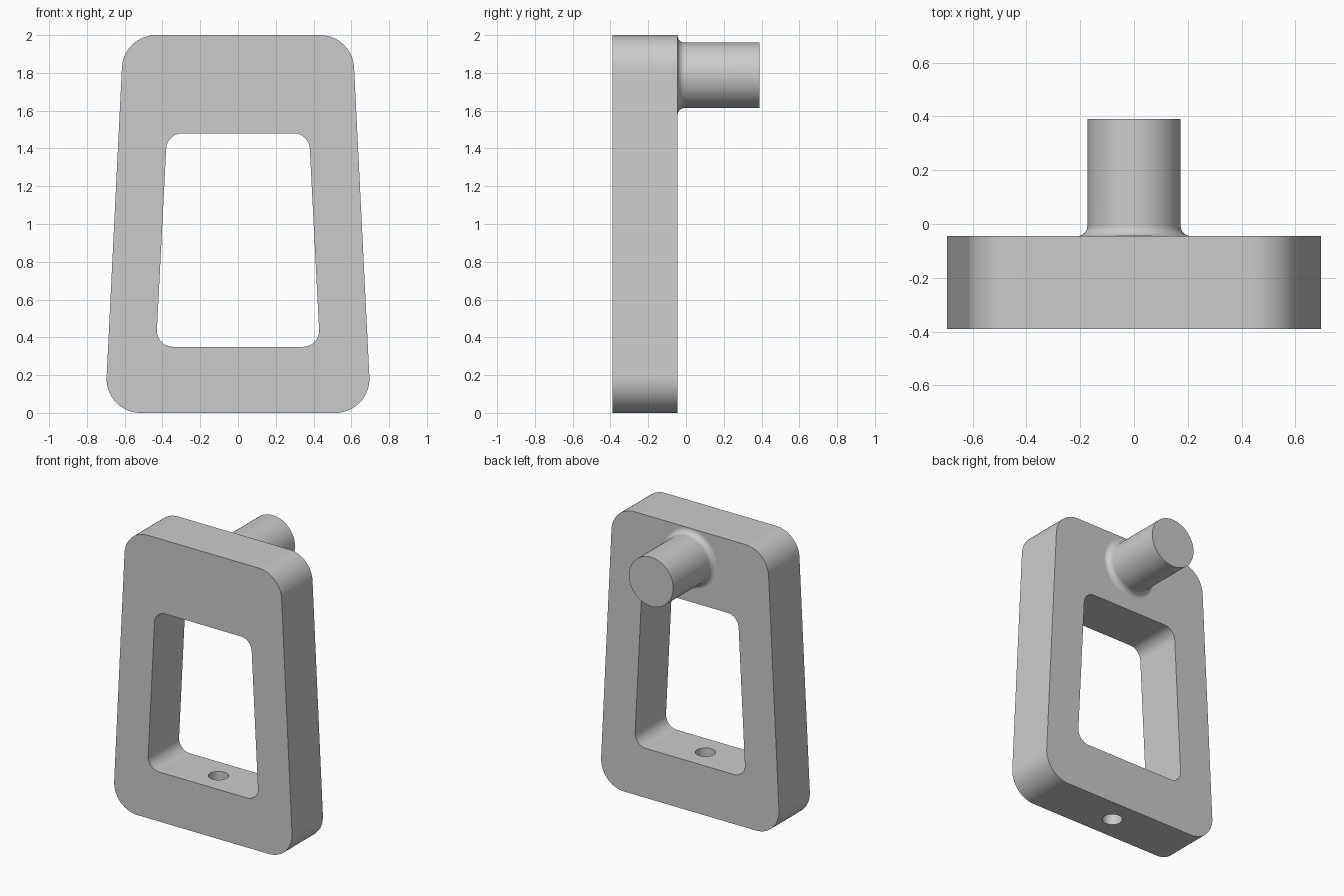
import bpy, bmesh, math
from mathutils import Vector, Matrix

if "Cube" in bpy.data.objects:
    bpy.data.objects.remove(bpy.data.objects["Cube"], do_unlink=True)

FRONT, BACK, END = -0.39, -0.045, 0.39
MID = (FRONT + BACK) / 2
STUD_Z, STUD_R, FILLET = 1.787, 0.173, 0.039

grey = bpy.data.materials.new("plain grey")
grey.use_nodes = True
grey.diffuse_color = (0.6, 0.6, 0.6, 1)
grey.node_tree.nodes["Principled BSDF"].inputs["Base Color"].default_value = (0.6, 0.6, 0.6, 1)


def make_object(name, bm):
    bmesh.ops.recalc_face_normals(bm, faces=bm.faces)
    mesh = bpy.data.meshes.new(name)
    bm.to_mesh(mesh)
    bm.free()
    mesh.materials.append(grey)
    obj = bpy.data.objects.new(name, mesh)
    bpy.context.collection.objects.link(obj)
    return obj


def rounded_trapezoid(low, high, half_low, half_high, radius, steps=14):
    """Outline in x and z with a tangent arc at each corner."""
    corners = [Vector(c) for c in ((half_low, low), (half_high, high),
                                   (-half_high, high), (-half_low, low))]
    outline = []
    for i, corner in enumerate(corners):
        before = (corners[i - 1] - corner).normalized()
        after = (corners[(i + 1) % 4] - corner).normalized()
        half = before.angle(after) / 2
        centre = corner + (before + after).normalized() * radius / math.sin(half)
        start = corner + before * radius / math.tan(half) - centre
        sweep = math.pi - 2 * half
        for k in range(steps + 1):
            outline.append(centre + Matrix.Rotation(sweep * k / steps, 2) @ start)
    return outline


def make_frame():
    bm = bmesh.new()
    outer = rounded_trapezoid(0, 2, 0.705, 0.606, 0.18)
    inner = rounded_trapezoid(0.35, 1.48, 0.434, 0.376, 0.085)
    # Four rings in order around the wall section
    rings = [[bm.verts.new((p.x, y, p.y)) for p in line]
             for line, y in ((outer, FRONT), (outer, BACK), (inner, BACK), (inner, FRONT))]
    count = len(outer)
    for r in range(4):
        a, b = rings[r], rings[(r + 1) % 4]
        for i in range(count):
            j = (i + 1) % count
            bm.faces.new((a[i], a[j], b[j], b[i]))
    return make_object("frame", bm)


def make_stud():
    # Radius and depth profile, with a concave fillet at the root
    profile = [(0, BACK - 0.06), (STUD_R + FILLET, BACK - 0.06)]
    for k in range(9):
        t = math.pi / 2 * k / 8
        profile.append((STUD_R + FILLET * (1 - math.sin(t)),
                        BACK + FILLET * (1 - math.cos(t))))
    profile += [(STUD_R, END), (0, END)]
    bm = bmesh.new()
    verts = [bm.verts.new((r, y, STUD_Z)) for r, y in profile]
    edges = [bm.edges.new(pair) for pair in zip(verts, verts[1:])]
    bmesh.ops.spin(bm, geom=verts + edges, cent=(0, 0, STUD_Z), axis=(0, 1, 0),
                   angle=2 * math.pi, steps=64)
    bmesh.ops.remove_doubles(bm, verts=bm.verts, dist=0.0001)
    return make_object("stud", bm)


def make_drill():
    bm = bmesh.new()
    bmesh.ops.create_cone(bm, cap_ends=True, segments=40, radius1=0.065, radius2=0.065,
                          depth=0.6, matrix=Matrix.Translation((0, MID, 0.175)))
    return make_object("drill_cutter", bm)


def combine(target, tool, operation):
    mod = target.modifiers.new(operation.lower(), "BOOLEAN")
    mod.object, mod.operation, mod.solver = tool, operation, "EXACT"
    bpy.context.view_layer.objects.active = target
    bpy.ops.object.modifier_apply(modifier=mod.name)
    bpy.data.objects.remove(tool, do_unlink=True)


# Fuse the stud to the frame and drill the base
frame = make_frame()
combine(frame, make_stud(), "UNION")
combine(frame, make_drill(), "DIFFERENCE")

bpy.ops.object.select_all(action="DESELECT")
frame.select_set(True)
bpy.context.view_layer.objects.active = frame
bpy.ops.object.shade_smooth_by_angle(angle=math.radians(30))
normals = frame.modifiers.new("flat faces", "WEIGHTED_NORMAL")
normals.keep_sharp = True
